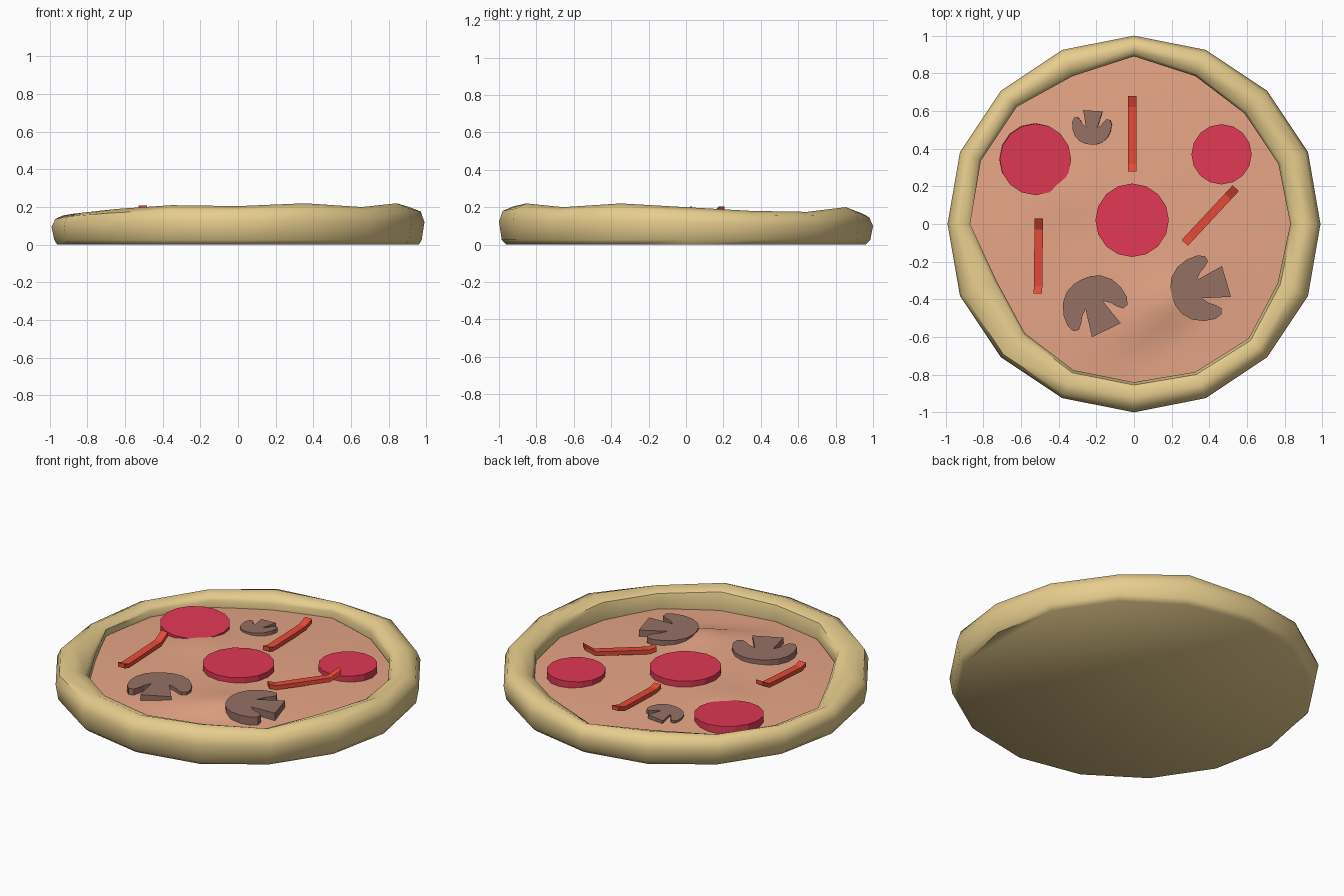
import bpy, bmesh, math
from mathutils import Matrix, Vector, Euler

if "Cube" in bpy.data.objects:
    bpy.data.objects.remove(bpy.data.objects["Cube"])

def material(name, rgb):
    m = bpy.data.materials.new(name)
    m.diffuse_color = (*rgb, 1)
    m.use_nodes = True
    m.node_tree.nodes["Principled BSDF"].inputs["Base Color"].default_value = m.diffuse_color
    return m

CRUST = material("baked_dough", (0.80, 0.61, 0.27))
SAUCE = material("tomato_cheese", (0.80, 0.38, 0.24))
MEAT = material("red_meat", (0.75, 0.04, 0.09))
BROWN = material("brown_mushroom", (0.30, 0.16, 0.13))
PEPPER = material("red_pepper", (0.80, 0.07, 0.04))

def make(name, bm, mat, smooth=None):
    bmesh.ops.recalc_face_normals(bm, faces=bm.faces[:])
    me = bpy.data.meshes.new(name)
    bm.to_mesh(me)
    bm.free()
    ob = bpy.data.objects.new(name, me)
    bpy.context.collection.objects.link(ob)
    me.materials.append(mat)
    if smooth:
        bpy.ops.object.select_all(action='DESELECT')
        ob.select_set(True)
        bpy.context.view_layer.objects.active = ob
        bpy.ops.object.shade_smooth_by_angle(angle=math.radians(smooth))
    return ob

def bridge(bm, rings):
    for a, b in zip(rings, rings[1:]):
        for k in range(len(a)):
            j = (k + 1) % len(a)
            bm.faces.new((a[k], a[j], b[j], b[k]))

def prism(name, outline, depth, mat, matrix):
    bm = bmesh.new()
    f = bm.faces.new([bm.verts.new((x, y, 0)) for x, y in outline])
    ex = bmesh.ops.extrude_face_region(bm, geom=[f])
    bmesh.ops.translate(bm, verts=[v for v in ex["geom"] if isinstance(v, bmesh.types.BMVert)],
                        vec=(0, 0, depth))
    bm.transform(matrix)
    return make(name, bm, mat)

def place(x, y, z, rx=0, ry=0, rz=0, s=1):
    rot = Euler([math.radians(a) for a in (rx, ry, rz)]).to_matrix().to_4x4()
    return Matrix.Translation((x, y, z)) @ rot @ Matrix.Diagonal((s, s, 1, 1))

# Hand-shaped rim: crest height and inner radius at each of 16 sides
N = 16
crest = [.20, .18, .175, .20, .165, .18, .17, .165, .155, .17, .19, .21, .205, .22, .20, .22]
inner = [.83, .83, .83, .85, .89, .85, .88, .88, .87, .79, .82, .84, .84, .85, .86, .825]

def ring(bm, radius, height):
    return [bm.verts.new((radius(k) * math.cos(k * math.tau / N),
                          radius(k) * math.sin(k * math.tau / N), height(k))) for k in range(N)]

# Crust
outer = [0.99 if k in (0, 8) else 1.0 for k in range(N)]
bm = bmesh.new()
rings = [ring(bm, lambda k: .96, lambda k: 0),
         ring(bm, lambda k: outer[k] - .015, lambda k: .025),
         ring(bm, lambda k: outer[k], lambda k: crest[k] * .6),
         ring(bm, lambda k: outer[k] - .02, lambda k: crest[k] * .88),
         ring(bm, lambda k: (outer[k] + inner[k]) / 2, lambda k: crest[k]),
         ring(bm, lambda k: inner[k] + .015, lambda k: crest[k] * .88),
         ring(bm, lambda k: inner[k], lambda k: .13),
         ring(bm, lambda k: inner[k] + .01, lambda k: .06)]
bridge(bm, rings)
bm.faces.new(rings[0])
make("crust", bm, CRUST, 50)

# Sauce: low dome with a ridge at the front and a swell beside the left slice
def sauce_z(x, y):
    z = .122 - .028 * (x * x + y * y) / .7
    d = (.55 * (x + .15) - .835 * (y + .68))
    near = math.exp(-((x - .1) ** 2 + (y + .52) ** 2) / .08)
    z += near * (.02 if d < 0 else max(-.015, .02 - .3 * d))
    z += .022 * math.exp(-((x - .2) ** 2 + (y + .4) ** 2) / .012)
    z += .016 * math.exp(-((x + .38) ** 2 + (y - .17) ** 2) / .02)
    return z

bm = bmesh.new()
rings = []
STEPS = 10
for i in range(STEPS, 0, -1):
    loop = []
    for k in range(N * 2):
        r = (inner[k // 2] + inner[((k + 1) // 2) % N]) / 2 * i / STEPS
        if k % 2:
            r *= math.cos(math.pi / N)
        a = k * math.pi / N
        x, y = r * math.cos(a), r * math.sin(a)
        loop.append(bm.verts.new((x, y, sauce_z(x, y))))
    rings.append(loop)
bridge(bm, rings)
centre = bm.verts.new((0, 0, sauce_z(0, 0)))
for k in range(N * 2):
    bm.faces.new((rings[-1][k], rings[-1][(k + 1) % (N * 2)], centre))
make("sauce", bm, SAUCE, 60)

# Round meat slices
for i, (x, y, z, r, rx, ry) in enumerate([(-.01, .02, .10, .195, 0, 0),
                                          (.465, .37, .087, .16, 0, 0),
                                          (-.525, .345, .08, .19, 2, 2)]):
    disc = [(r * math.cos(k * math.tau / 16), r * math.sin(k * math.tau / 16)) for k in range(16)]
    prism(f"meat_slice_{i + 1}", disc, .055, MEAT, place(x, y, z, rx, ry))

# Mushroom slices: half outline mirrored
half = [(.05, .185), (.10, .165), (.145, .12), (.17, .06), (.175, .0), (.16, -.038),
        (.13, -.045), (.105, -.02), (.085, .01), (.05, .04), (.085, -.11)]
outline = [(0, .19)] + half + [(-x, y) for x, y in reversed(half)]
for i, (x, y, z, ry, rz, s) in enumerate([(-.195, -.465, .095, 0, 26, 1),
                                          (.385, -.335, .10, 0, 106, 1),
                                          (-.22, .535, .076, 4, 176, .6)]):
    prism(f"mushroom_slice_{i + 1}", outline, .05, BROWN, place(x, y, z, 0, ry, rz, s))

# Pepper strips with upturned ends
W, T = .045, .025
for i, (x0, y0, x1, y1, z, lift) in enumerate([(-.01, .28, -.01, .68, .115, .03),
                                               (-.51, -.37, -.505, .03, .13, .052),
                                               (.27, -.10, .54, .19, .12, .058)]):
    L = math.hypot(x1 - x0, y1 - y0)
    low = [(0, .012), (.04, 0), (L - .06, lift * .3), (L, lift)]
    side = low + [(s, h + T) for s, h in reversed(low)]
    a = math.atan2(y1 - y0, x1 - x0)
    m = place(x0 - W / 2 * math.sin(a), y0 + W / 2 * math.cos(a), z, 90, 0, math.degrees(a))
    prism(f"pepper_strip_{i + 1}", side, W, PEPPER, m)
